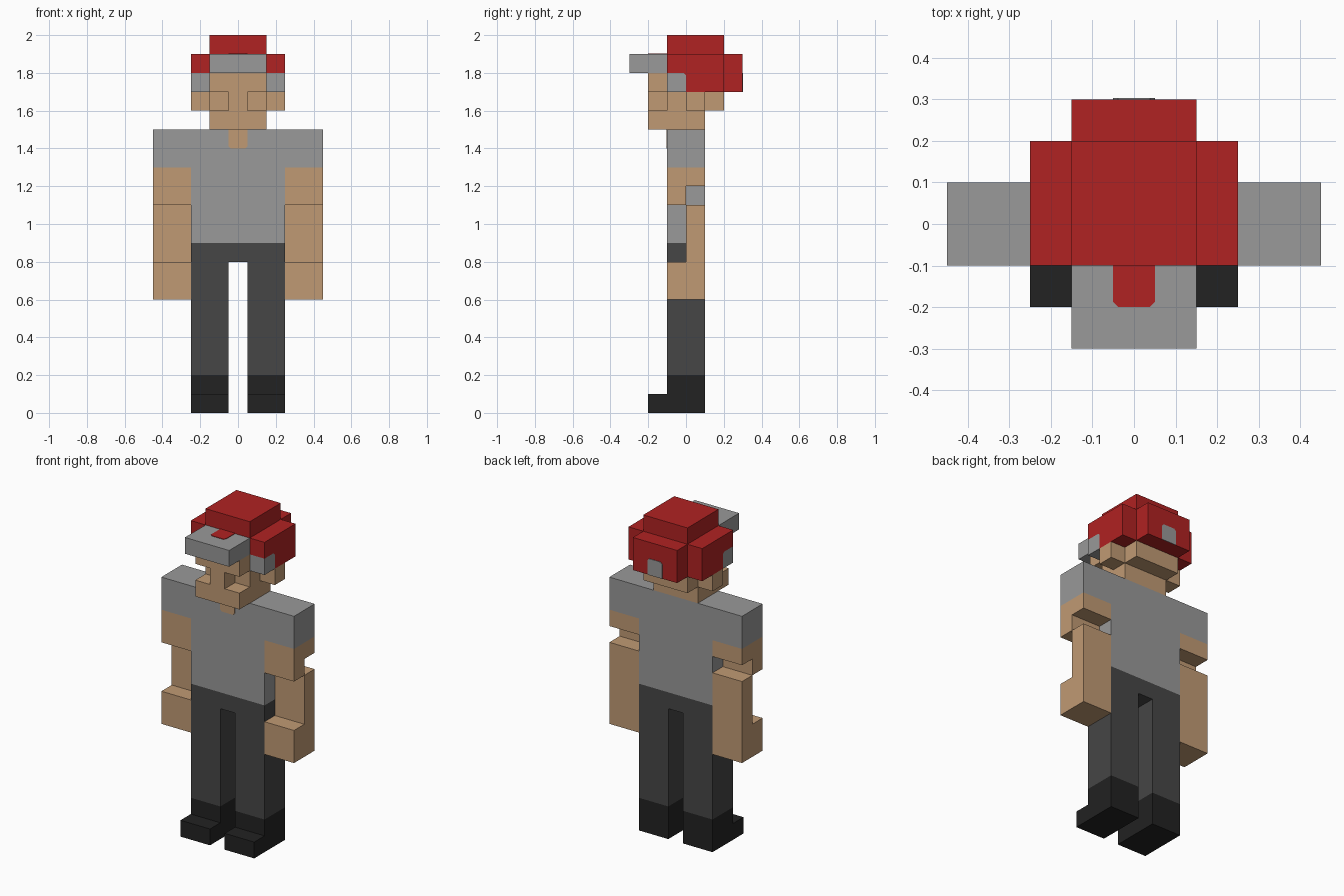
import bpy
import bmesh
from mathutils import Vector

cube = bpy.data.objects.get("Cube")
if cube:
    bpy.data.objects.remove(cube, do_unlink=True)


def material(name, rgb):
    m = bpy.data.materials.new(name)
    m.use_nodes = True
    m.diffuse_color = (*rgb, 1)
    bsdf = next(n for n in m.node_tree.nodes if n.type == 'BSDF_PRINCIPLED')
    bsdf.inputs["Base Color"].default_value = (*rgb, 1)
    return m


RED = material("cap red", (0.434, 0.016, 0.016))
GREY = material("light grey", (0.319, 0.319, 0.319))
SKIN = material("skin tan", (0.527, 0.323, 0.174))
CHARCOAL = material("trouser charcoal", (0.061, 0.061, 0.061))
BLACK = material("shoe black", (0.016, 0.016, 0.016))


def extrude(name, points, offset, mat):
    """Solid made by pushing a flat outline along an offset."""
    bm = bmesh.new()
    face = bm.faces.new([bm.verts.new(p) for p in points])
    new = bmesh.ops.extrude_face_region(bm, geom=[face])["geom"]
    verts = [v for v in new if isinstance(v, bmesh.types.BMVert)]
    bmesh.ops.translate(bm, verts=verts, vec=Vector(offset))
    bmesh.ops.recalc_face_normals(bm, faces=bm.faces)
    mesh = bpy.data.meshes.new(name)
    bm.to_mesh(mesh)
    bm.free()
    mesh.materials.append(mat)
    obj = bpy.data.objects.new(name, mesh)
    bpy.context.collection.objects.link(obj)
    return obj


def prism(name, x0, x1, profile, mat):
    """Side profile of (y, z) points, extruded from x0 to x1."""
    return extrude(name, [(x0, y, z) for y, z in profile], (x1 - x0, 0, 0), mat)


def box(name, x0, x1, y0, y1, z0, z1, mat):
    return prism(name, x0, x1, [(y0, z0), (y1, z0), (y1, z1), (y0, z1)], mat)


# Patch outline: square at one end, clipped corners at the other
C = 0.012
PATCH = [(-.05, 0), (.05, 0), (.05, .1 - C), (.05 - C, .1), (C - .05, .1), (-.05, .1 - C)]
T = 0.003

# Torso
box("shirt", -.25, .25, -.1, .1, .9, 1.5, GREY)
box("trouser_waist", -.25, .25, -.1, .1, .8, .9, CHARCOAL)
extrude("neckline", [(x, -.1, 1.5 - d) for x, d in PATCH], (0, -T, 0), SKIN)

# Head with recessed eye band, and nose
prism("head", -.15, .15,
      [(-.2, 1.5), (.1, 1.5), (.1, 1.6), (.2, 1.6), (.2, 1.8), (-.2, 1.8),
       (-.2, 1.7), (-.1, 1.7), (-.1, 1.6), (-.2, 1.6)], SKIN)
box("nose", -.05, .05, -.2, -.1, 1.6, 1.7, SKIN)

# Cap crown, visor and patches
prism("cap_crown", -.15, .15,
      [(-.1, 1.8), (.2, 1.8), (.2, 1.7), (.3, 1.7), (.3, 1.9), (.2, 1.9),
       (.2, 2), (-.1, 2)], RED)
box("cap_visor", -.15, .15, -.3, -.1, 1.8, 1.9, GREY)
extrude("visor_patch", [(x, -.1 - d, 1.9) for x, d in PATCH], (0, 0, T), RED)
extrude("cap_back_patch", [(x, .3, 1.7 + d) for x, d in PATCH], (0, T, 0), GREY)

# Paired parts
for side, s in (("left", 1), ("right", -1)):
    # Cap side and grey temple
    prism("cap_side_" + side, s * .15, s * .25,
          [(-.1, 1.8), (-C, 1.8), (0, 1.8 - C), (0, 1.7), (.2, 1.7),
           (.2, 1.9), (-.1, 1.9)], RED)
    prism("temple_" + side, s * .15, s * .25,
          [(-.1, 1.7), (0, 1.7), (0, 1.8 - C), (-C, 1.8), (-.1, 1.8)], GREY)
    box("ear_" + side, s * .15, s * .25, 0, .1, 1.6, 1.7, SKIN)

    # Sleeve, upper arm, forearm with hand
    box("sleeve_" + side, s * .25, s * .45, -.1, .1, 1.3, 1.5, GREY)
    prism("upper_arm_" + side, s * .25, s * .45,
          [(-.1, 1.1), (0, 1.1), (0, 1.2), (.1, 1.2), (.1, 1.3), (-.1, 1.3)], SKIN)
    prism("forearm_" + side, s * .25, s * .45,
          [(-.1, .6), (.1, .6), (.1, 1.1), (0, 1.1), (0, .8), (-.1, .8)], SKIN)

    # Trouser leg and shoe
    box("trouser_leg_" + side, s * .05, s * .25, -.1, .1, .2, .8, CHARCOAL)
    prism("shoe_" + side, s * .05, s * .25,
          [(-.2, 0), (.1, 0), (.1, .2), (-.1, .2), (-.1, .1), (-.2, .1)], BLACK)
